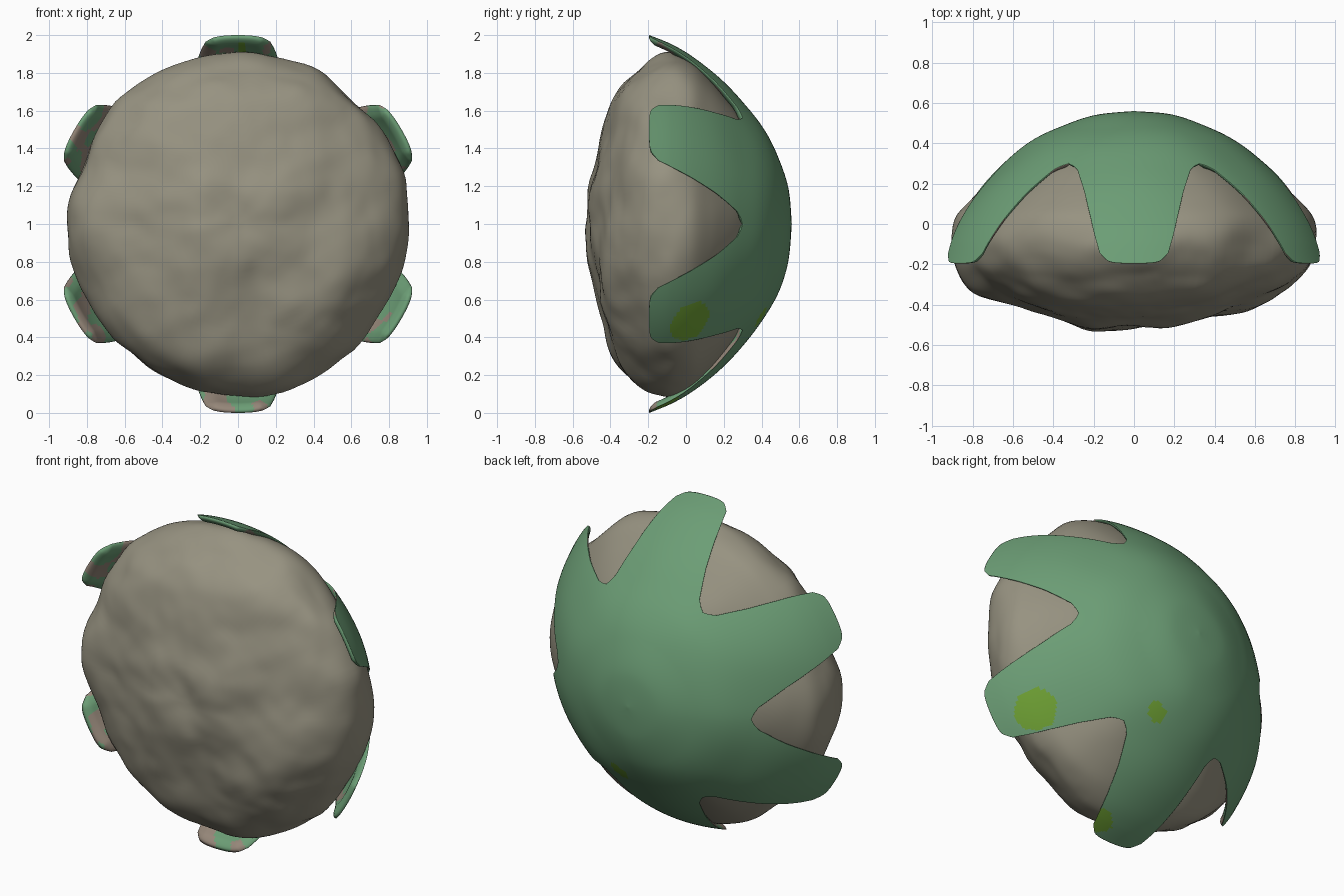
import bpy, bmesh, math
from mathutils import Vector, noise

if "Cube" in bpy.data.objects:
    bpy.data.objects.remove(bpy.data.objects["Cube"])


def material(name, rgb):
    m = bpy.data.materials.new(name)
    m.diffuse_color = (*rgb, 1)
    m.use_nodes = True
    m.node_tree.nodes["Principled BSDF"].inputs["Base Color"].default_value = m.diffuse_color
    return m


STONE = material("stone grey", (0.31, 0.29, 0.22))
GREEN = material("shell green", (0.15, 0.34, 0.18))
LIME = material("lime patch", (0.16, 0.36, 0.035))
MUD = material("underside mud", (0.30, 0.24, 0.19))


def curve(pts, t):
    """Smooth Catmull-Rom sample of a short profile, t in 0..1."""
    x = min(max(t, 0), 1) * (len(pts) - 1)
    i = min(int(x), len(pts) - 2)
    f = x - i
    p = [Vector(pts[min(max(i + k, 0), len(pts) - 1)]) for k in (-1, 0, 1, 2)]
    return 0.5 * (2 * p[1] + (p[2] - p[0]) * f
                  + (2 * p[0] - 5 * p[1] + 4 * p[2] - p[3]) * f * f
                  + (3 * p[1] - p[0] - 3 * p[2] + p[3]) * f ** 3)


def around(r, y, a):
    """Point at radius r and angle a about the front-back axis."""
    return Vector((r * math.cos(a), y, 1 + r * math.sin(a)))


def add_grid(bm, rows, cols, func, layer=0):
    v = [[bm.verts.new(func(i / rows, j / cols)) for j in range(cols + 1)]
         for i in range(rows + 1)]
    for i in range(rows):
        for j in range(cols):
            f = bm.faces.new((v[i][j], v[i][j + 1], v[i + 1][j + 1], v[i + 1][j]))
            f.material_index = layer
            f.smooth = True


def finish(bm, name, mats):
    bmesh.ops.remove_doubles(bm, verts=bm.verts, dist=1e-4)
    bmesh.ops.recalc_face_normals(bm, faces=bm.faces)
    me = bpy.data.meshes.new(name)
    bm.to_mesh(me)
    bm.free()
    for m in mats:
        me.materials.append(m)
    ob = bpy.data.objects.new(name, me)
    bpy.context.collection.objects.link(ob)
    return ob


# Lumpy stone body, spun about the front-back axis
ROCK = [(0, -0.525), (0.2, -0.51), (0.42, -0.46), (0.6, -0.41), (0.73, -0.35),
        (0.82, -0.275), (0.88, -0.19), (0.9, -0.08), (0.87, 0.03), (0.785, 0.125),
        (0.685, 0.21), (0.585, 0.285), (0.43, 0.38), (0.25, 0.455), (0, 0.5)]


def smooth_step(a, b, x):
    x = min(max((x - a) / (b - a), 0), 1)
    return x * x * (3 - 2 * x)


def rock_point(s, t):
    c = curve(ROCK, s)
    p = around(max(c.x, 0), c.y, t * math.tau)
    if s in (0, 1):
        p.x, p.z = 0, 1
    n = Vector((p.x, p.y * 2, p.z - 1)).normalized()
    back = smooth_step(-0.12, 0.06, p.y)
    q = p + Vector((3.1, 1.7, 0.4))
    bump = (0.034 * noise.noise(q * 2.6) + 0.018 * noise.noise(q * 5)
            + 0.004 * noise.noise(q * 11))
    # the stone is pressed in below each arm and swells slightly between them
    under = math.cos(6 * (t * math.tau - math.pi / 6))
    tuck = 0.003 - 0.016 * under * smooth_step(0.4, 0.7, c.x)
    shift = bump * (1 - 0.8 * back) + tuck * back
    tilt = 0.025 * (p.z - 1) * smooth_step(0.2, 0.4, -p.y)
    return p + n * shift + Vector((0, tilt, 0))


bm = bmesh.new()
add_grid(bm, 90, 144, lambda s, t: rock_point(s, t % 1))
finish(bm, "stone_body", [STONE])

# Six-armed shell gripping the back; thickness fades to a thin rim
SHELL = [(0, 0.56), (0.2, 0.54), (0.38, 0.478), (0.53, 0.395), (0.67, 0.28),
         (0.79, 0.16), (0.89, 0.03), (0.953, -0.08), (1.0, -0.195)]
NOTCH = 0.48
WIDTH = [(NOTCH, 0.345), (0.487, 0.318), (0.51, 0.29), (0.625, 0.25),
         (0.75, 0.217), (0.875, 0.192), (0.95, 0.172), (1.0, 0.13)]


def half_width(s):
    for (a, wa), (b, wb) in zip(WIDTH, WIDTH[1:]):
        if s <= b:
            return wa + (wb - wa) * (s - a) / (b - a)
    return WIDTH[-1][1]


def shell_point(s, t, centre, inner):
    u = math.sin((t - 0.5) * math.pi)
    se = s * (1 - 0.02 * abs(u) ** 4 * max(0, (s - 0.8) / 0.2))
    c = curve(SHELL, se)
    r = max(c.x, 0)
    if s <= NOTCH:
        half, rim = math.pi / 6, (NOTCH - s) * 1.3
        rim += (1 - abs(u)) * 0.35
    else:
        w = half_width(s)
        half = min(w / r, math.pi / 6)
        rim = min((1 - abs(u)) * w, (1 - s) * 1.1)
    a = centre + half * u
    d = curve(SHELL, min(se + 0.01, 1)) - curve(SHELL, max(se - 0.01, 0))
    d.normalize()
    thick = 0.036 * min(1, math.sqrt(max(rim, 0) / 0.06)) if inner else 0
    p = around(max(r + d.y * thick, 0) if s > 0 else 0, c.y - d.x * thick, a)
    k = 0.014 * (1 - s) * min(1, s * 4)
    return p + Vector((p.x, p.y, p.z - 1)).normalized() * noise.noise(p * 3) * k


bm = bmesh.new()
for arm in range(6):
    ang = math.radians(30 + 60 * arm)
    for layer in (0, 1):
        add_grid(bm, 100, 28,
                 lambda s, t: shell_point(s, t, ang, layer), layer)

# Painted patches: lime spots outside, mottled mud under the arms
SPOTS = [((0.72, 0.02, 0.49), 0.12), ((0.165, 0.41, 0.5), 0.058),
         ((0.15, -0.11, 0.06), 0.075)]
for f in bm.faces:
    c = f.calc_center_median()
    if f.material_index == 0:
        wob = 0.02 * noise.noise(c * 14)
        if any((c - Vector(p)).length < rad + wob for p, rad in SPOTS):
            f.material_index = 1
    else:
        mostly_green = c.x > 0.3 or (c.z > 1 and c.x > -0.3)
        muddy = noise.noise(c * 9) > (0.33 if mostly_green else 0.02)
        f.material_index = 2 if muddy else 0
        if abs(c.x - 0.02) < 0.02 and 1.91 < c.z < 1.96:
            f.material_index = 1
finish(bm, "six_armed_shell", [GREEN, LIME, MUD])
